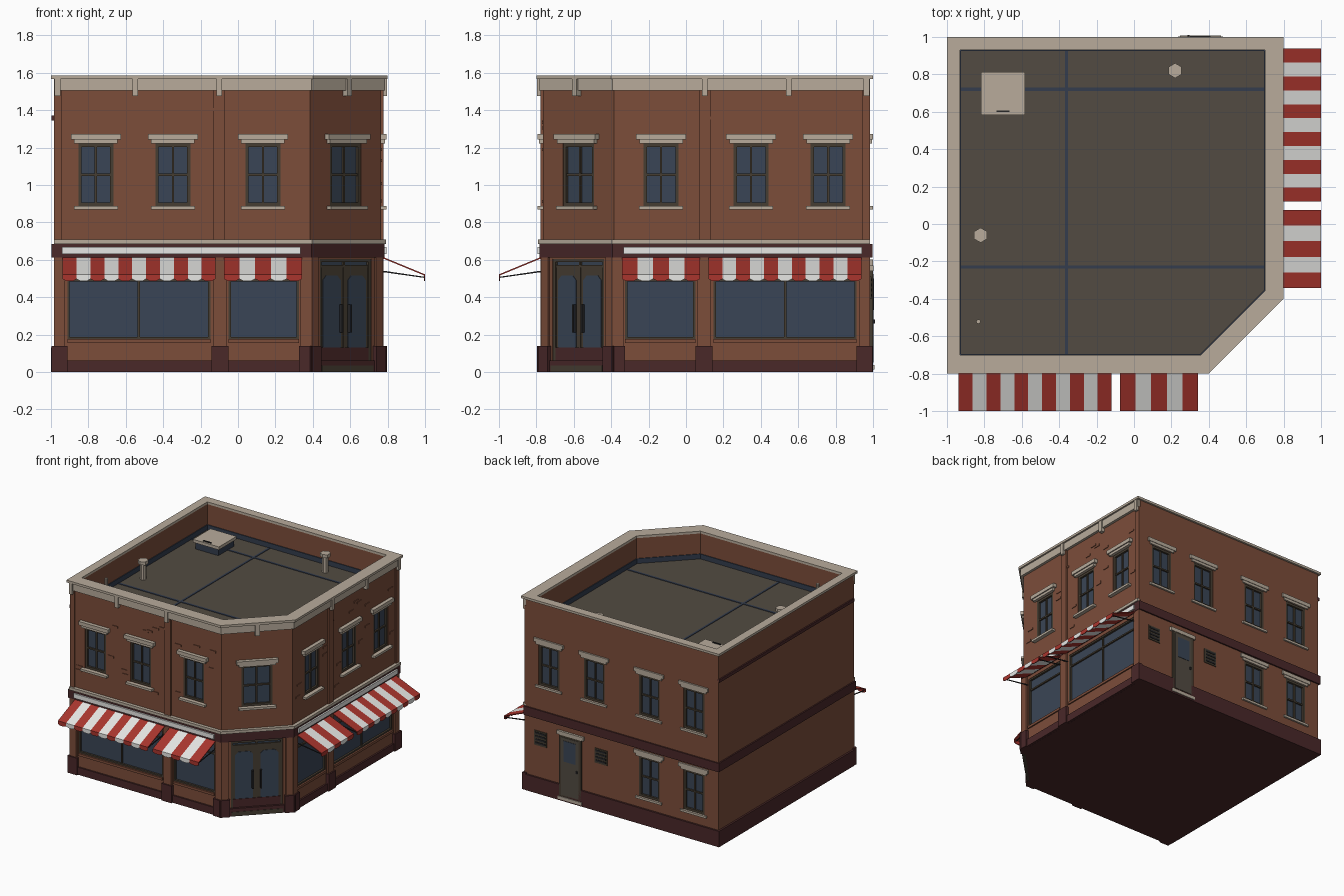
import bpy, bmesh, random
from mathutils import Vector as V, Matrix

if "Cube" in bpy.data.objects:
    bpy.data.objects.remove(bpy.data.objects["Cube"])

random.seed(4)
COL = {
    "brick": (0.200, 0.074, 0.042), "stone": (0.48, 0.41, 0.33),
    "burgundy": (0.068, 0.021, 0.022), "glass": (0.042, 0.060, 0.092),
    "frame_brown": (0.062, 0.048, 0.032), "roof_felt": (0.085, 0.071, 0.054),
    "awning_red": (0.40, 0.036, 0.027), "awning_white": (0.80, 0.80, 0.78),
    "slate": (0.033, 0.046, 0.075), "dark_metal": (0.02, 0.02, 0.022)}
MATS = {}
for n, c in COL.items():
    MATS[n] = bpy.data.materials.new(n)
    MATS[n].diffuse_color = (*c, 1)
parts = {}


def part(name, mat):
    return parts.setdefault((name, mat), bmesh.new())


def loft(name, mat, a, b):
    """Closed solid between two matching polygons."""
    bm = part(name, mat)
    va, vb = [bm.verts.new(p) for p in a], [bm.verts.new(p) for p in b]
    n = len(a)
    fs = [bm.faces.new(va[::-1]), bm.faces.new(vb)]
    fs += [bm.faces.new((va[i], va[(i + 1) % n], vb[(i + 1) % n], vb[i])) for i in range(n)]
    bmesh.ops.recalc_face_normals(bm, faces=fs)


def foot(d, b, z):
    """Footprint: inset d on street sides, b on back and left."""
    k = 0.414 * d
    return [V(p) for p in ((-1 + b, -.8 + d, z), (.4 - k, -.8 + d, z), (.8 - d, -.4 + k, z),
                           (.8 - d, 1 - b, z), (-1 + b, 1 - b, z))]


def slab(name, mat, d, b, z0, z1):
    loft(name, mat, foot(d, b, z0), foot(d, b, z1))


def ring(name, mat, o, i, z0, z1):
    bm = part(name, mat)
    loops = [[bm.verts.new(p) for p in foot(*s, z)] for s, z in ((o, z0), (o, z1), (i, z1), (i, z0))]
    fs = []
    for j in range(4):
        a, b = loops[j], loops[(j + 1) % 4]
        fs += [bm.faces.new((a[k], a[(k + 1) % 5], b[(k + 1) % 5], b[k])) for k in range(5)]
    bmesh.ops.recalc_face_normals(bm, faces=fs)


class Face:
    """Wall frame: u along the wall, w outward, z up."""
    def __init__(s, o, u, w):
        s.o, s.u, s.w = V(o), V(u).normalized(), V(w).normalized()

    def p(s, u, w, z):
        return s.o + s.u * u + s.w * w + V((0, 0, z))

    def box(s, name, mat, u0, u1, w0, w1, z0, z1):
        q = ((u0, z0), (u1, z0), (u1, z1), (u0, z1))
        loft(name, mat, [s.p(u, w0, z) for u, z in q], [s.p(u, w1, z) for u, z in q])


D, B = .035, .015
front = Face((0, -.8 + D, 0), (1, 0, 0), (0, -1, 0))
right = Face((.8 - D, 0, 0), (0, -1, 0), (1, 0, 0))
corner = Face((.6 - D * .707, -.6 + D * .707, 0), (1, 1, 0), (1, -1, 0))
back = Face((0, 1 - B, 0), (1, 0, 0), (0, 1, 0))
left = Face((-1 + B, 0, 0), (0, 1, 0), (-1, 0, 0))
world = Face((0, 0, 0), (1, 0, 0), (0, 1, 0))


def glazing(F, name, u0, u1, z0, z1, us=(), zs=(), t=.018):
    """Recessed opening with frame, bars and glass."""
    F.box("cutter", "brick", u0, u1, -.028, .05, z0, z1)
    F.box(name + "_glass", "glass", u0, u1, -.03, -.02, z0, z1)
    fr = name + "_frame"
    for a, b in ((u0, u0 + t), (u1 - t, u1)):
        F.box(fr, "frame_brown", a, b, -.03, -.004, z0, z1)
    for a, b in ((z0, z0 + t), (z1 - t, z1)):
        F.box(fr, "frame_brown", u0 + t, u1 - t, -.03, -.004, a, b)
    for u in us:
        F.box(fr, "frame_brown", u - .006, u + .006, -.03, -.01, z0 + t, z1 - t)
    for z in zs:
        F.box(fr, "frame_brown", u0 + t, u1 - t, -.03, -.008, z - .006, z + .006)


def sash(F, c, h, z0, z1, out):
    """Sash window with stone lintel and sill."""
    glazing(F, "sash_window", c - h, c + h, z0, z1, (c,), ((z0 + z1) / 2,))
    F.box("lintel", "stone", c - h - .022, c + h + .022, -.01, out * .7, z1, z1 + .025)
    F.box("lintel", "stone", c - h - .04, c + h + .04, -.01, out, z1 + .02, z1 + .05)
    F.box("sill", "stone", c - h - .024, c + h + .024, -.01, out, z0 - .018, z0)


def awning(F, u0, u1, n):
    s = (u1 - u0) / n
    for i in range(n):
        a, b = u0 + i * s, u0 + (i + 1) * s
        m = "awning_white" if i % 2 else "awning_red"
        prof = ((.012, .614), (.235, .522), (.235, .514), (.012, .606))
        loft("awning", m, [F.p(a, w, z) for w, z in prof], [F.p(b, w, z) for w, z in prof])
        sc = ((a, .518), (b, .518), (b, .497), (b - s * .25, .487), (a + s * .25, .487), (a, .497))
        loft("awning_valance", m, [F.p(u, .229, z) for u, z in sc], [F.p(u, .235, z) for u, z in sc])
    for a in (u0 + .01, u1 - .016):
        arm = ((.0, .543), (.23, .509), (.23, .503), (.0, .535))
        loft("awning_arm", "dark_metal", [F.p(a, w, z) for w, z in arm], [F.p(a + .006, w, z) for w, z in arm])


# Main masses, roof, parapet and trim courses
slab("walls", "brick", D, B, .01, 1.355)
slab("roof", "roof_felt", .09, .06, 1.35, 1.36)
ring("parapet", "brick", (D, B), (.1, .07), 1.355, 1.566)
ring("roof_flashing", "slate", (.099, .069), (.106, .076), 1.355, 1.40)
ring("coping", "stone", (0, 0), (.1, .07), 1.566, 1.585)
ring("fascia", "stone", (.014, .017), (.05, .05), 1.505, 1.568)
ring("sign_band", "burgundy", (.018, .004), (.06, .06), .613, .685)
ring("ledge", "stone", (.008, .017), (.06, .06), .685, .708)
slab("plinth_rear", "burgundy", .04, 0, 0, .13)
slab("plinth_street", "burgundy", .022, .017, .001, .062)
left.box("left_wall_course", "burgundy", -.765, .985, -.01, .011, 1.345, 1.37)

# The two matching street fronts
for F in (front, right):
    for c in (-.76, -.348, .133):
        sash(F, c, .094, .887, 1.222, .03)
    for a, b in ((-.985, -.944), (-.13, -.07)):
        F.box("upper_pilaster", "brick", a, b, -.01, .012, .7, 1.51)
    for a, b in ((-.985, -.925), (-.132, -.062), (.335, .395)):
        F.box("shop_pilaster", "brick", a, b, -.01, .014, .13, .62)
    for a, b in ((-.998, -.912), (-.142, -.052), (.325, .398)):
        F.box("pilaster_base", "burgundy", a, b, -.01, .025, 0, .14)
    for c in (-.965, -.55, -.1):
        F.box("cornice_bracket", "stone", c - .015, c + .015, -.01, .031, 1.475, 1.57)
    glazing(F, "shop_window", -.912, -.148, .175, .585, (-.53,), (.49,), .012)
    glazing(F, "shop_window", -.05, .325, .175, .585, (), (.49,), .012)
    F.box("shop_sill", "brick", -.912, -.148, -.01, .01, .155, .175)
    F.box("shop_sill", "brick", -.05, .325, -.01, .01, .155, .175)
    awning(F, -.937, -.12, 11)
    awning(F, -.075, .342, 5)
    F.box("awning_box", "awning_white", -.94, .335, .0, .03, .63, .667)
    # a few proud bricks
    for c in (-.9, -.6, -.5, -.2, -.02, .3):
        for _ in range(2):
            u, z = c + random.uniform(-.02, .02), random.uniform(.78, 1.42)
            F.box("proud_brick", "brick", u - .027, u + .027, -.005, .005, z, z + .016)
    for _ in range(4):
        u, z = random.uniform(-.85, .3), random.uniform(1.32, 1.43)
        F.box("proud_brick", "brick", u - .027, u + .027, -.005, .005, z, z + .016)

# Cut corner: window above, double door below
sash(corner, 0, .117, .887, 1.222, .03)
corner.box("cornice_bracket", "stone", -.018, .018, -.01, .031, 1.475, 1.57)
glazing(corner, "entrance", -.195, .195, .03, .605, (0,), (.565,), .016)
for s in (-1, 1):
    corner.box("entrance_leaf", "frame_brown", min(s * .004, s * .18), max(s * .004, s * .18), -.03, -.012, .04, .56)
    c, h, k = s * .095, .068, .025
    pane = ((c - h, .11 + k), (c - h + k, .11), (c + h - k, .11), (c + h, .11 + k),
            (c + h, .515 - k), (c + h - k, .515), (c - h + k, .515), (c - h, .515 - k))
    loft("entrance_pane", "glass", [corner.p(u, -.014, z) for u, z in pane], [corner.p(u, -.009, z) for u, z in pane])
    corner.box("door_handle", "dark_metal", s * .032 - .006, s * .032 + .006, -.012, .01, .21, .36)
    corner.box("shop_pilaster", "brick", s * .245 - .028, s * .245 + .028, -.01, .014, .13, .62)
    corner.box("pilaster_base", "burgundy", s * .247 - .04, s * .247 + .04, -.01, .025, 0, .14)
corner.box("door_step", "frame_brown", -.195, .195, -.01, .016, 0, .035)

# Back wall: windows, service door, vents
for c in (-.762, -.355, .145, .555):
    sash(back, c, .094, .887, 1.222, .014)
for c in (-.762, -.355):
    sash(back, c, .094, .22, .55, .014)
back.box("back_door", "frame_brown", .255, .455, -.01, .015, .03, .54)
back.box("back_door_leaf", "roof_felt", .275, .435, -.01, .018, .05, .525)
back.box("back_door_pane", "glass", .3, .41, .01, .021, .33, .5)
back.box("back_door_knob", "dark_metal", .285, .297, .01, .026, .26, .28)
back.box("lintel", "stone", .235, .475, -.01, .018, .54, .57)
back.box("back_step", "stone", .245, .465, -.01, .022, .012, .036)
for c in (.63, .08):
    back.box("wall_vent", "frame_brown", c - .056, c + .056, -.01, .006, .39, .51)
    for i in range(4):
        z = .404 + i * .027
        back.box("vent_slat", "dark_metal", c - .045, c + .045, 0, .010, z, z + .014)

# Roof: seams, hatch and pipes
world.box("roof_seam", "slate", -.368, -.352, -.7, .93, 1.355, 1.364)
for y in (.72, -.23):
    world.box("roof_seam", "slate", -.93, .7, y - .009, y + .009, 1.355, 1.364)
world.box("hatch_base", "slate", -.805, -.595, .595, .795, 1.355, 1.418)
world.box("hatch_lid", "stone", -.818, -.582, .583, .812, 1.415, 1.44)
world.box("hatch_handle", "dark_metal", -.735, -.665, .598, .606, 1.44, 1.448)
for x, y, r, top in ((-.82, -.06, .024, 1.5), (.22, .82, .024, 1.5), (-.832, -.522, .012, 1.54)):
    tubes = [(r, 1.355, top)] + ([(.04, top - .012, top + .016)] if r > .02 else [])
    for rad, z0, z1 in tubes:
        bmesh.ops.create_cone(part("roof_pipe", "stone"), cap_ends=True, segments=6 if rad > .03 else 8,
                              radius1=rad, radius2=rad, depth=z1 - z0,
                              matrix=Matrix.Translation((x, y, (z0 + z1) / 2)))

# Turn every part into an object
objs = {}
for (name, mat), bm in parts.items():
    nm = name if name not in objs else name + "_" + mat.split("_")[-1]
    me = bpy.data.meshes.new(nm)
    bm.to_mesh(me)
    bm.free()
    me.materials.append(MATS[mat])
    objs[nm] = bpy.data.objects.new(nm, me)
    bpy.context.collection.objects.link(objs[nm])

# Cut the window and door recesses into the walls
walls, cutter = objs["walls"], objs["cutter"]
cutter.hide_render = True
mod = walls.modifiers.new("recesses", "BOOLEAN")
mod.operation, mod.solver, mod.object = "DIFFERENCE", "EXACT", cutter
dg = bpy.context.evaluated_depsgraph_get()
cut = bpy.data.meshes.new_from_object(walls.evaluated_get(dg))
walls.modifiers.clear()
walls.data = cut
bpy.data.objects.remove(cutter)

for m in bpy.data.materials:
    if m.users and not m.is_grease_pencil:
        m.use_nodes = True
        m.node_tree.nodes["Principled BSDF"].inputs["Base Color"].default_value = m.diffuse_color
